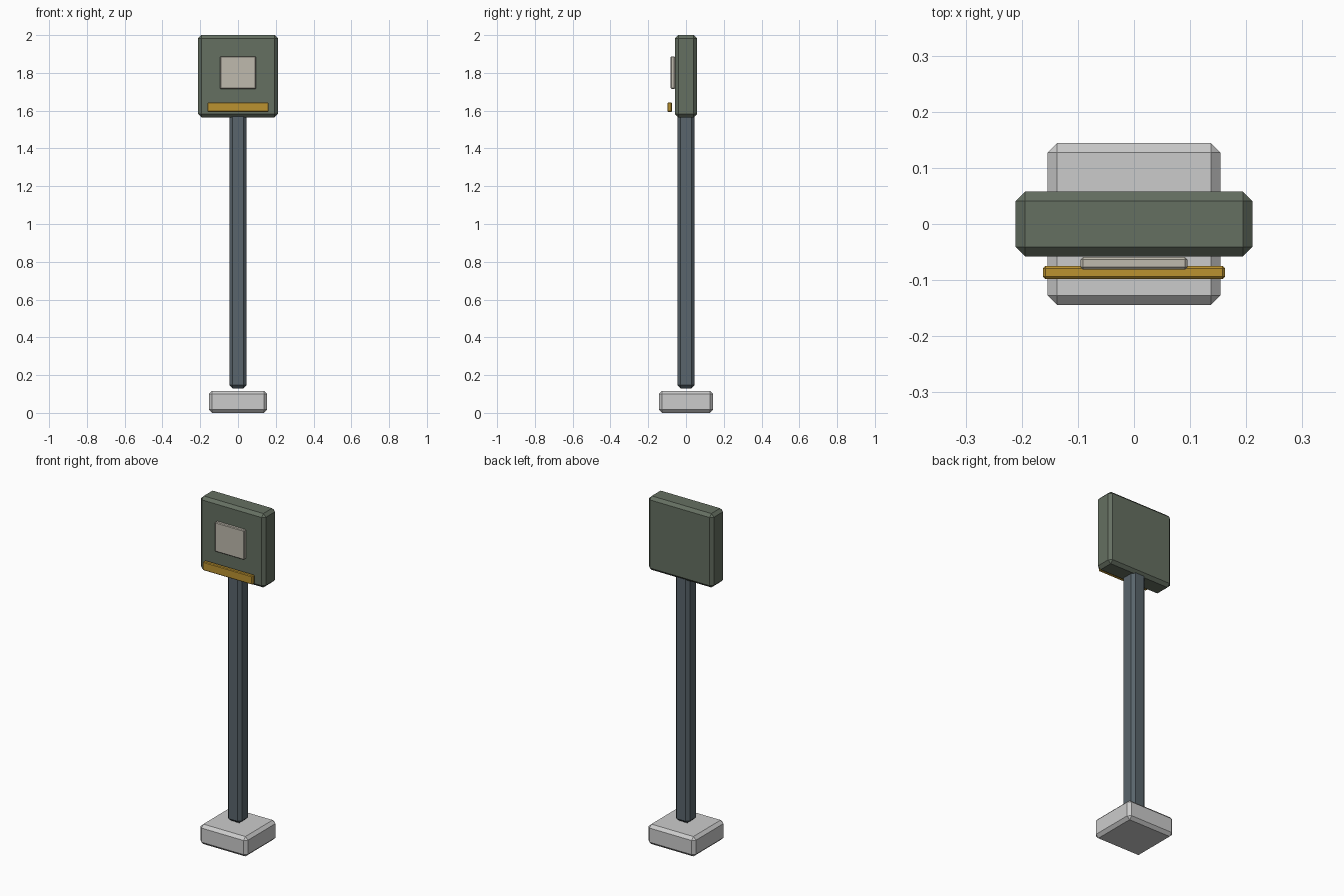
import bpy

if "Cube" in bpy.data.objects:
    bpy.data.objects.remove(bpy.data.objects["Cube"])


def material(name, rgb):
    m = bpy.data.materials.new(name)
    m.diffuse_color = (*rgb, 1)
    m.use_nodes = True
    m.node_tree.nodes["Principled BSDF"].inputs["Base Color"].default_value = m.diffuse_color
    return m


def box(name, x, y, z, bevel, mat=None):
    """Chamfered box from (min, max) ranges on each axis."""
    bpy.ops.mesh.primitive_cube_add(size=1, location=[sum(r) / 2 for r in (x, y, z)])
    ob = bpy.context.object
    ob.name = name
    ob.scale = [r[1] - r[0] for r in (x, y, z)]
    bpy.ops.object.transform_apply(location=False, rotation=False, scale=True)
    mod = ob.modifiers.new("chamfer", "BEVEL")
    mod.width = bevel
    mod.segments = 1
    if mat:
        ob.data.materials.append(mat)
    return ob


slate = material("slate", (0.10, 0.13, 0.15))
green = material("dull_green", (0.13, 0.16, 0.12))
amber = material("amber", (0.50, 0.29, 0.03))
cream = material("cream", (0.52, 0.49, 0.42))

# Foot block and post, with the small gap between them
box("base", (-0.154, 0.154), (-0.144, 0.144), (0, 0.117), 0.017)
box("post", (-0.046, 0.046), (-0.046, 0.046), (0.13, 1.59), 0.017, slate)

# Head with its front fittings
box("head_panel", (-0.211, 0.211), (-0.058, 0.058), (1.565, 2.0), 0.017, green)
box("screen", (-0.095, 0.095), (-0.081, -0.059), (1.715, 1.888), 0.004, cream)
box("accent_bar", (-0.162, 0.162), (-0.098, -0.075), (1.593, 1.644), 0.004, amber)
